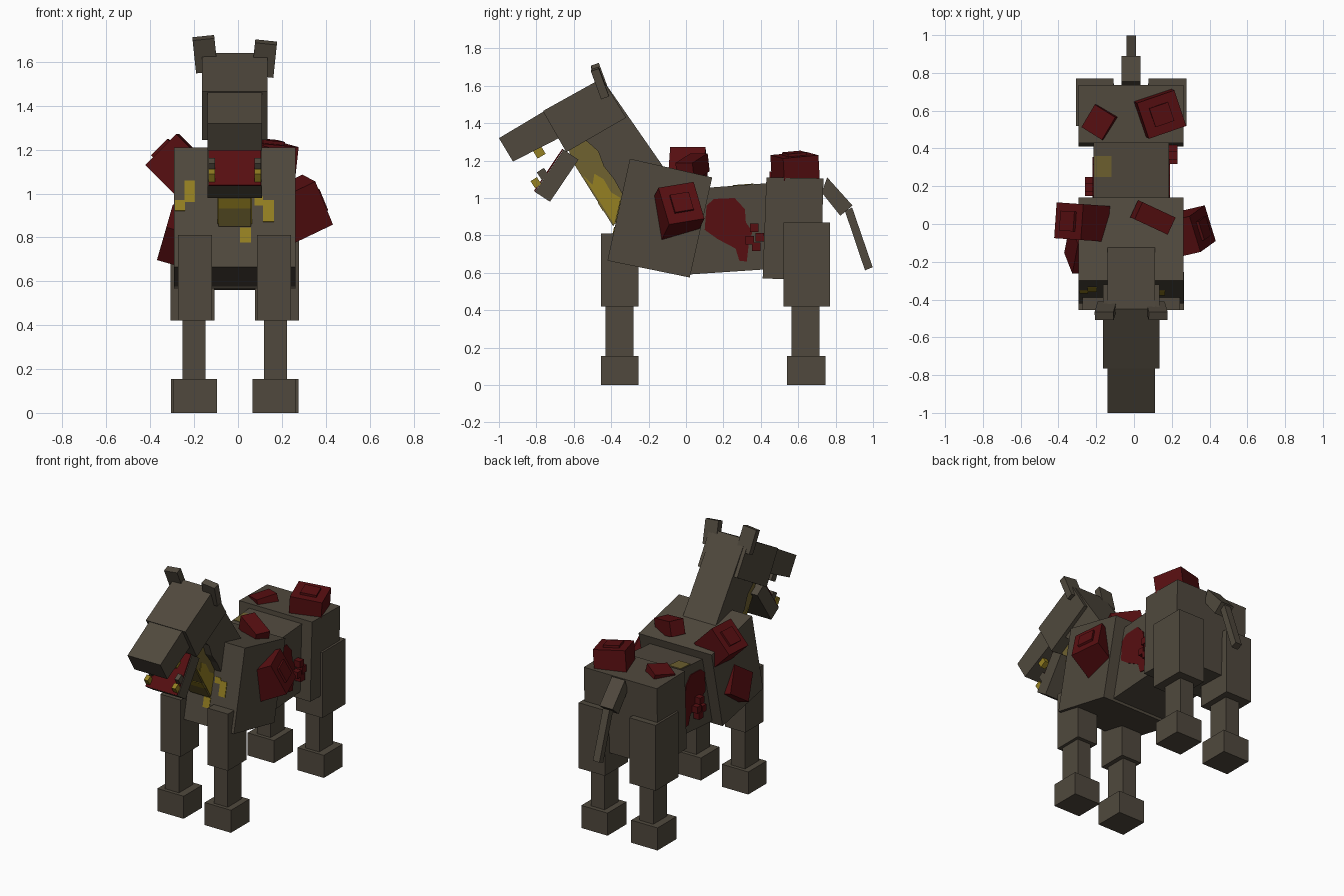
import bpy, bmesh, math
from mathutils import Euler, Vector

CX = -0.015  # body centre line


def material(name, rgb):
    m = bpy.data.materials.new(name)
    m.diffuse_color = (*rgb, 1)
    return m


HIDE = material("brown hide", (0.080, 0.066, 0.047))
RED = material("dark red flesh", (0.095, 0.0045, 0.0055))
YELLOW = material("yellow bone", (0.30, 0.215, 0.016))
OCHRE = material("dull ochre", (0.16, 0.122, 0.030))


def finish(name, bm, mat):
    bmesh.ops.recalc_face_normals(bm, faces=bm.faces[:])
    me = bpy.data.meshes.new(name)
    bm.to_mesh(me)
    bm.free()
    me.materials.append(mat)
    ob = bpy.data.objects.new(name, me)
    bpy.context.collection.objects.link(ob)
    return ob


def slab(name, profile, x0, x1, mat=HIDE):
    """Side profile (y, z) extruded from x0 to x1."""
    bm = bmesh.new()
    f = bm.faces.new([bm.verts.new((x0, y, z)) for y, z in profile])
    ext = bmesh.ops.extrude_face_region(bm, geom=[f])
    bmesh.ops.translate(bm, vec=(x1 - x0, 0, 0),
                        verts=[g for g in ext["geom"] if isinstance(g, bmesh.types.BMVert)])
    return finish(name, bm, mat)


def mid_slab(name, profile, width, mat=HIDE):
    return slab(name, profile, CX - width / 2, CX + width / 2, mat)


def box(name, centre, size, rot=(0, 0, 0), mat=HIDE):
    bm = bmesh.new()
    bmesh.ops.create_cube(bm, size=1)
    bmesh.ops.scale(bm, vec=size, verts=bm.verts[:])
    ob = finish(name, bm, mat)
    ob.location = centre
    ob.rotation_euler = [math.radians(a) for a in rot]
    return ob


def growth(name, centre, size, rot, face=None):
    """Red lump, optionally with a raised square on one side."""
    box(name, centre, size, rot, RED)
    if face:
        r = Euler([math.radians(a) for a in rot])
        n = Vector(face)
        off = Vector([n[i] * size[i] / 2 for i in range(3)])
        off.rotate(r)
        s = [0.03 if n[i] else 0.105 for i in range(3)]
        box(name + "_cap", Vector(centre) + off, s, rot, RED)


# Body
mid_slab("chest", [(-0.30, 1.21), (0.14, 1.11), (0.02, 0.575), (-0.42, 0.665)], 0.555)
mid_slab("waist", [(0.05, 1.05), (0.45, 1.08), (0.45, 0.62), (0.0, 0.59)], 0.40)
mid_slab("rump", [(0.43, 1.11), (0.735, 1.105), (0.72, 0.56), (0.41, 0.57)], 0.555)

# Neck: torn outer hide around a narrower throat
mid_slab("neck_hide", [(-0.45, 1.64), (-0.12, 1.165), (-0.20, 1.0), (-0.34, 1.02),
                       (-0.385, 1.10), (-0.44, 1.17), (-0.47, 1.25), (-0.515, 1.29),
                       (-0.62, 1.38)], 0.25)
mid_slab("throat", [(-0.50, 1.45), (-0.25, 1.10), (-0.30, 0.95), (-0.39, 0.85),
                    (-0.61, 1.20), (-0.64, 1.30)], 0.15, OCHRE)
bone = [(-0.385, 0.86), (-0.35, 1.0), (-0.40, 1.03), (-0.44, 1.10), (-0.49, 1.13),
        (-0.50, 1.07), (-0.55, 1.12)]
for name, x in (("left_throat_bone", CX - 0.079), ("right_throat_bone", CX + 0.075)):
    slab(name, bone, x, x + 0.004, YELLOW)
box("throat_band", (CX, -0.455, 0.955), (0.15, 0.008, 0.05), (32, 0, 0), YELLOW)

# Head
mid_slab("skull", [(-0.765, 1.465), (-0.45, 1.64), (-0.32, 1.43), (-0.64, 1.245)], 0.30)
mid_slab("snout", [(-1.0, 1.32), (-0.755, 1.466), (-0.66, 1.33), (-0.925, 1.195)], 0.25)
mid_slab("jaw", [(-0.807, 1.032), (-0.727, 0.98), (-0.575, 1.205), (-0.655, 1.258)], 0.25)
mid_slab("mouth_lining", [(-0.807, 1.034), (-0.655, 1.26), (-0.661, 1.264), (-0.813, 1.038)],
         0.24, RED)
for i in range(4):
    box("upper_tooth", (CX - 0.09 + i * 0.06, -0.785, 1.245), (0.035, 0.05, 0.05),
        (31, 0, 0), YELLOW if i % 2 else HIDE)
for s in (-1, 1):
    box("lower_front_tooth", (CX + s * 0.105, -0.802, 1.082), (0.03, 0.04, 0.045),
        (33, 0, 0), YELLOW)
    box("lower_back_tooth", (CX + s * 0.105, -0.765, 1.128), (0.03, 0.045, 0.05), (33, 0, 0))
    box("ear", (CX + s * 0.135, -0.46, 1.635 if s < 0 else 1.615), (0.1, 0.045, 0.16),
        (20, s * 6, 0))

# Legs
for s in (-1, 1):
    box("front_upper_leg", (CX + s * 0.18, -0.355, 0.615), (0.155, 0.20, 0.39))
    box("front_lower_leg", (CX + s * 0.185, -0.355, 0.285), (0.105, 0.15, 0.27))
    box("front_hoof", (CX + s * 0.18, -0.355, 0.0775), (0.20, 0.20, 0.155))
    box("hind_upper_leg", (CX + s * 0.1925, 0.645, 0.645), (0.20, 0.25, 0.45))
    box("hind_lower_leg", (CX + s * 0.185, 0.64, 0.285), (0.105, 0.15, 0.27))
    box("hind_hoof", (CX + s * 0.19, 0.6425, 0.0775), (0.20, 0.205, 0.155))

# Tail
mid_slab("tail_base", [(0.755, 1.11), (0.89, 0.96), (0.825, 0.905), (0.725, 1.03)], 0.10)
mid_slab("tail_tip", [(0.85, 0.93), (0.888, 0.95), (0.998, 0.63), (0.957, 0.613)], 0.05)

# Red growths
growth("right_chest_growth", (0.275, -0.045, 0.93), (0.20, 0.20, 0.22), (10, -25, 13), (1, 0, 0))
growth("left_shoulder_growth", (-0.275, 0.01, 1.13), (0.20, 0.19, 0.20), (0, 45, -4), (-1, 0, 0))
growth("left_chest_growth", (-0.285, -0.13, 0.81), (0.10, 0.19, 0.19), (35, 16, 0))
growth("back_growth", (0.10, 0.035, 1.165), (0.20, 0.10, 0.10), (0, 15, -25))
growth("right_rump_growth", (0.135, 0.585, 1.13), (0.21, 0.20, 0.20), (5, 5, 19), (0, 0, 1))
growth("left_rump_growth", (-0.18, 0.54, 1.10), (0.13, 0.14, 0.08), (8, -10, -32))

# Open wounds on the waist, with small lumps beside them
wound = [(0.11, 0.96), (0.15, 0.995), (0.26, 1.0), (0.315, 0.94), (0.32, 0.87), (0.355, 0.82),
         (0.335, 0.75), (0.325, 0.66), (0.285, 0.665), (0.265, 0.73), (0.17, 0.78), (0.10, 0.83)]
slab("right_wound", wound, CX + 0.198, CX + 0.205, RED)
slab("left_wound", wound, CX - 0.205, CX - 0.198, RED)
for x, y, z in ((0.205, 0.365, 0.79), (-0.235, 0.195, 0.76)):
    for dy, dz in ((0, 0.05), (0.03, 0), (-0.025, -0.015), (0.01, -0.05)):
        box("wound_lump", (x, y + dy, z + dz), (0.05, 0.045, 0.045), mat=RED)

# Bone spots on the chest front and the waist top
for x, z, w, h in ((-0.22, 1.01, 0.05, 0.10), (-0.265, 0.945, 0.045, 0.05),
                   (0.14, 0.92, 0.05, 0.10), (0.095, 0.965, 0.04, 0.04),
                   (0.035, 0.81, 0.05, 0.07)):
    box("chest_spot", (x, -0.42 + (z - 0.665) * 0.22, z), (w, 0.008, h), (-12.4, 0, 0), YELLOW)
box("waist_spot", (-0.165, 0.305, 1.069), (0.09, 0.11, 0.008), (4.3, 0, 0), OCHRE)
